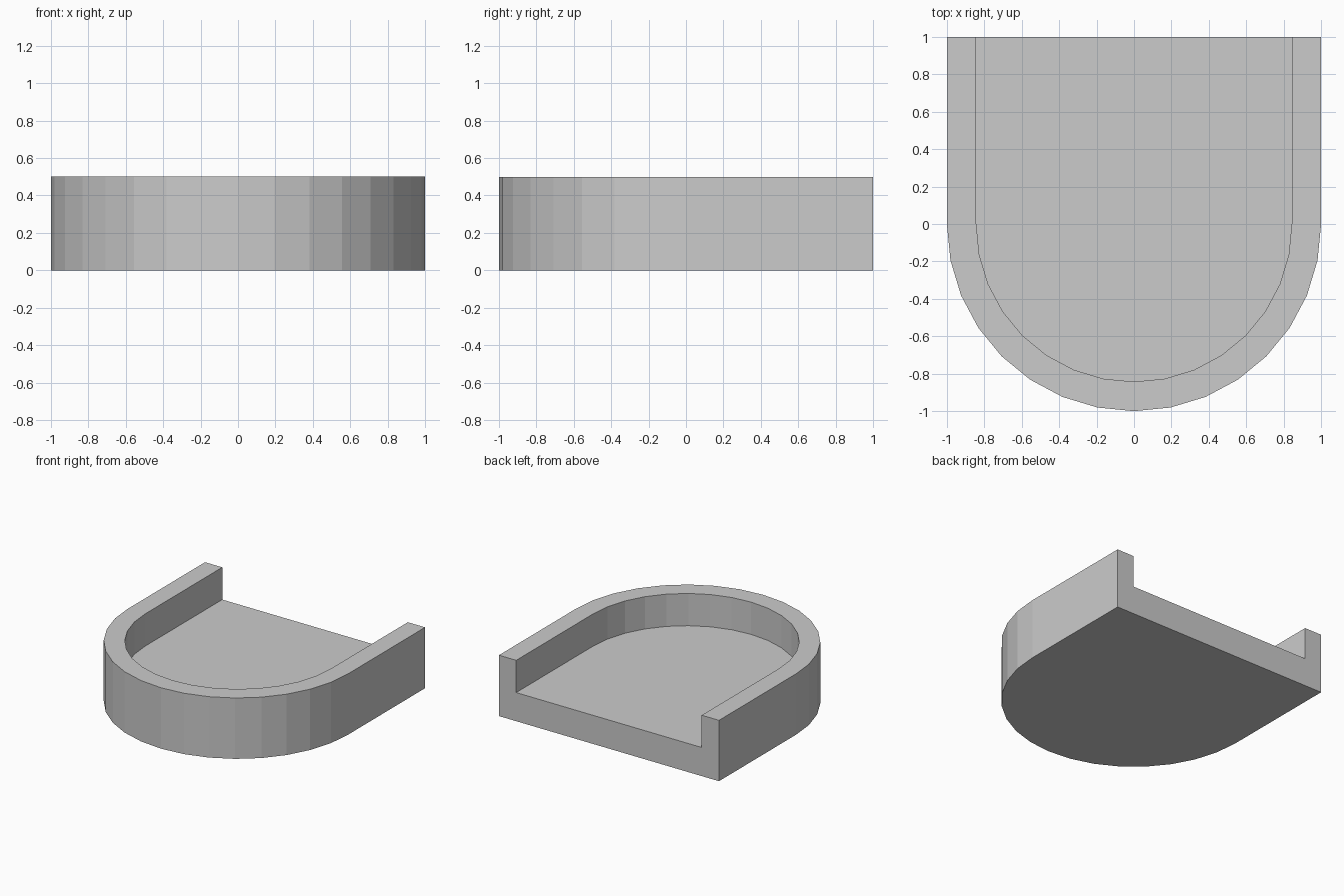
import bpy, bmesh, math

if "Cube" in bpy.data.objects:
    bpy.data.objects.remove(bpy.data.objects["Cube"])

HEIGHT, FLOOR = 0.5, 0.235
OUTER_R, INNER_R = 1.0, 0.843
SEGMENTS = 16          # sides of the half-round front
BACK_Y = 1.0


def u_outline(radius):
    """Left back corner, round the half-circle front, to the right back corner."""
    arc = []
    for i in range(SEGMENTS + 1):
        a = math.pi + math.pi * i / SEGMENTS
        arc.append((radius * math.cos(a), radius * math.sin(a)))
    return [(-radius, BACK_Y)] + arc + [(radius, BACK_Y)]


def add_loop(bm, radius, z):
    return [bm.verts.new((x, y, z)) for x, y in u_outline(radius)]


def bridge(bm, a, b):
    for i in range(len(a) - 1):
        bm.faces.new((a[i], a[i + 1], b[i + 1], b[i]))


bm = bmesh.new()
bottom = add_loop(bm, OUTER_R, 0)
outer_top = add_loop(bm, OUTER_R, HEIGHT)
inner_top = add_loop(bm, INNER_R, HEIGHT)
inner_floor = add_loop(bm, INNER_R, FLOOR)

# Outer wall, rim and inner wall
bridge(bm, bottom, outer_top)
bridge(bm, outer_top, inner_top)
bridge(bm, inner_top, inner_floor)

# Underside and recessed floor
bm.faces.new(list(reversed(bottom)))
bm.faces.new(inner_floor)

# Flat open back, shaped like a shallow channel
bm.faces.new((bottom[0], outer_top[0], inner_top[0], inner_floor[0],
              inner_floor[-1], inner_top[-1], outer_top[-1], bottom[-1]))

bmesh.ops.recalc_face_normals(bm, faces=bm.faces[:])
mesh = bpy.data.meshes.new("rounded_tray")
bm.to_mesh(mesh)
bm.free()
tray = bpy.data.objects.new("rounded_tray", mesh)
bpy.context.collection.objects.link(tray)
